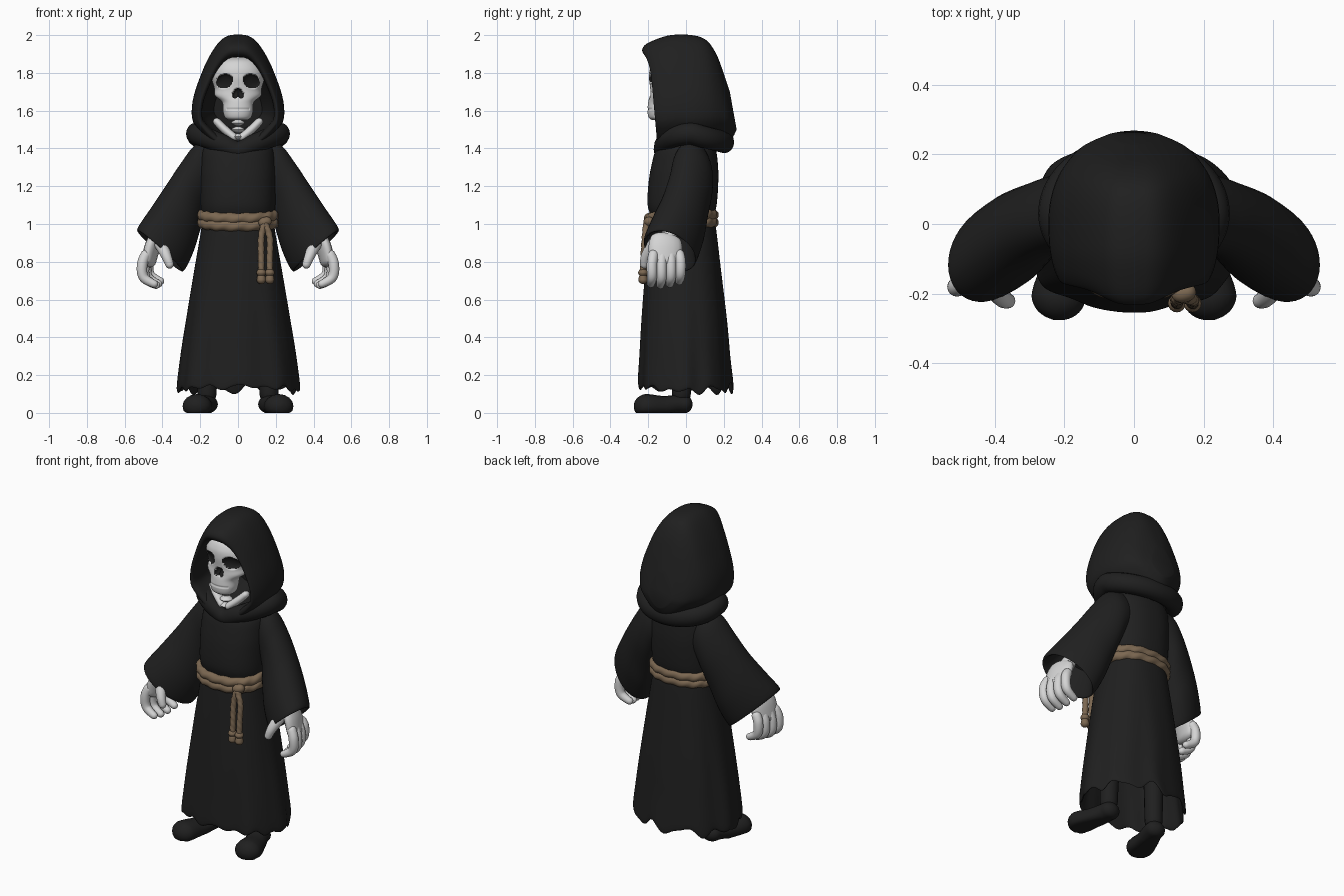
import bpy
import bmesh
from math import sin, cos, pi, sqrt, radians
from mathutils import Vector

if "Cube" in bpy.data.objects:
    bpy.data.objects.remove(bpy.data.objects["Cube"])


def material(name, rgb):
    m = bpy.data.materials.new(name)
    m.use_nodes = True
    m.diffuse_color = (*rgb, 1)
    bsdf = m.node_tree.nodes["Principled BSDF"]
    bsdf.inputs["Base Color"].default_value = (*rgb, 1)
    bsdf.inputs["Roughness"].default_value = 0.9
    return m


CLOTH = material("black_cloth", (0.014, 0.014, 0.014))
BONE = material("pale_bone", (0.66, 0.66, 0.66))
ROPE = material("brown_rope", (0.2, 0.137, 0.083))
HOLLOW = material("dark_hollow", (0.012, 0.012, 0.012))


def spline(rows, n=8, closed=False):
    """Catmull-Rom interpolation of rows of numbers."""
    out, k = [], len(rows)
    pick = (lambda i: rows[i % k]) if closed else (lambda i: rows[max(0, min(k - 1, i))])
    for i in range(k if closed else k - 1):
        for j in range(n):
            t = j / n
            out.append([0.5 * (2 * b + (c - a) * t + (2 * a - 5 * b + 4 * c - d) * t * t
                               + (3 * b - a - 3 * c + d) * t ** 3)
                        for a, b, c, d in zip(pick(i - 1), pick(i), pick(i + 1), pick(i + 2))])
    return out if closed else out + [list(rows[-1])]


def loft(name, rings, mats, closed=False, side=1, rule=None):
    """Skin closed rings of points; cap the ends unless the loft is closed."""
    bm = bmesh.new()
    vs = [[bm.verts.new((p[0] * side, p[1], p[2])) for p in r] for r in rings]
    k = len(vs[0])
    for i in range(len(vs) if closed else len(vs) - 1):
        a, b = vs[i], vs[(i + 1) % len(vs)]
        for j in range(k):
            f = bm.faces.new((a[j], a[(j + 1) % k], b[(j + 1) % k], b[j]))
            if rule:
                f.material_index = rule(f.calc_center_median())
    if not closed:
        bm.faces.new(vs[0])
        bm.faces.new(vs[-1])
    bmesh.ops.recalc_face_normals(bm, faces=bm.faces)
    me = bpy.data.meshes.new(name)
    bm.to_mesh(me)
    bm.free()
    for m in mats:
        me.materials.append(m)
    for p in me.polygons:
        p.use_smooth = True
    me.set_sharp_from_angle(angle=radians(60))
    ob = bpy.data.objects.new(name, me)
    bpy.context.scene.collection.objects.link(ob)
    return ob


def tube(name, rows, mat, ref=(0, 1, 0), aspect=1, closed=False, side=1, twist=0, floor=-1, segs=16):
    """Round-ended tube through rows of (x, y, z, radius)."""
    pts = spline(rows, 10, closed)
    pos = [Vector(p[:3]) for p in pts]
    n, ref, rings = len(pos), Vector(ref), []
    run = [0]
    for a, b in zip(pos, pos[1:]):
        run.append(run[-1] + (b - a).length)
    for i, p in enumerate(pos):
        nxt = pos[(i + 1) % n] if closed else pos[min(n - 1, i + 1)]
        tan = (nxt - pos[i - 1 if closed else max(0, i - 1)]).normalized()
        u = tan.cross(ref).normalized()
        v = u.cross(tan)
        r = pts[i][3]
        end = min(run[i], run[-1] - run[i])
        if not closed and end < r:
            r *= max(0.08, sqrt(1 - (1 - end / r) ** 2))
        ring = []
        for j in range(segs):
            a = 2 * pi * j / segs
            s = r * (1 + (0.08 * cos(2 * a - twist * 2 * pi * i / n) if twist else 0))
            q = p + u * cos(a) * s + v * sin(a) * s * aspect
            ring.append((q.x, q.y, max(floor, q.z)))
        rings.append(ring)
    return loft(name, rings, [mat], closed, side)


def power(c, e):
    return (1 if c > 0 else -1) * abs(c) ** e


# Robe: rings of (height, half width, front, back), hem turned inside
body = [(0.6, 0.235, -0.2, 0.18), (0.3, 0.28, -0.22, 0.205), (0.16, 0.3, -0.235, 0.23),
        (0.15, 0.32, -0.25, 0.245), (0.3, 0.303, -0.243, 0.23), (0.5, 0.272, -0.233, 0.213),
        (0.75, 0.232, -0.215, 0.185), (0.97, 0.195, -0.195, 0.16), (1.03, 0.19, -0.185, 0.148),
        (1.1, 0.198, -0.203, 0.162), (1.2, 0.2, -0.2, 0.17), (1.3, 0.2, -0.185, 0.17),
        (1.4, 0.185, -0.155, 0.155), (1.44, 0.13, -0.09, 0.11)]
rings = []
for z, w, yf, yb in spline(body, 5):
    low = max(0, min(1, (0.95 - z) / 0.8))
    hem = max(0, min(1, (0.4 - z) / 0.25))
    ring = []
    for j in range(120):
        a = 2 * pi * j / 120
        fold = 1 + low * (0.022 * cos(8 * a + 0.5) + 0.008 * cos(13 * a))
        back = max(0, sin(a))
        square = 0.85 + 0.17 * low * (sin(a) > 0)
        rag = hem * ((0.006 + 0.02 * back) * sin(9 * a + 2) + 0.01 * sin(15 * a) - 0.02 * cos(a) ** 4 - 0.01 * back)
        ring.append((w * fold * power(cos(a), square),
                     (yf + yb) / 2 + (yb - yf) / 2 * fold * power(sin(a), square), z + rag))
    rings.append(ring)
loft("robe", rings, [CLOTH])

# Hood: loops of (bottom, top, half width, bottom y, top y, peak) from inside, over the rim, to the back
hood = [(1.5, 1.8, 0.12, 0.13, 0.1, 0), (1.44, 1.875, 0.172, -0.03, -0.05, 0),
        (1.425, 1.885, 0.182, -0.13, -0.17, 0.02), (1.4, 1.91, 0.196, -0.15, -0.195, 0.035),
        (1.38, 1.945, 0.208, -0.135, -0.185, 0.035), (1.37, 1.975, 0.222, -0.09, -0.15, 0.015),
        (1.37, 2.0, 0.231, -0.03, -0.08, 0), (1.37, 2.0, 0.23, 0.06, 0.03, 0),
        (1.39, 1.975, 0.21, 0.14, 0.105, 0), (1.42, 1.91, 0.176, 0.2, 0.155, 0),
        (1.45, 1.82, 0.135, 0.242, 0.192, 0), (1.5, 1.7, 0.07, 0.268, 0.232, 0)]
rings = []
for zb, zt, w, yb, yt, peak in spline(hood, 5):
    ring = []
    for j in range(64):
        a = 2 * pi * j / 64
        s = sin(a)
        pinch = 1 - 0.6 * max(0, -s - 0.45)
        ring.append((w * power(cos(a), 1 - 0.36 * min(1, max(0, 2 * s))) * (1 - 0.36 * s) * pinch,
                     yb + (yt - yb) * (s + 1) / 2 - peak * max(0, s) ** 5,
                     (zb + zt) / 2 + (zt - zb) / 2 * s))
    rings.append(ring)
loft("hood", rings, [CLOTH])

# Rolled cowl around the shoulders, dipping to a point at the front
cowl = []
for j in range(20):
    a = 2 * pi * j / 20
    back = max(0, sin(a))
    dip = 1 - abs(cos(a)) if sin(a) < 0 else 0
    cowl.append((0.222 * cos(a), 0.03 + (0.16 if sin(a) < 0 else 0.172) * sin(a),
                 1.478 - 0.085 * dip - 0.045 * back, 0.053 - 0.012 * dip))
tube("cowl", cowl, CLOTH, ref=(0, 0, 1), aspect=1.1, closed=True)

# Skull: rings of (height, half width, front, back) with pressed-in sockets
head = [(1.55, 0.05, -0.18, -0.09), (1.565, 0.07, -0.198, -0.07), (1.6, 0.08, -0.204, -0.06),
        (1.645, 0.084, -0.2, -0.04), (1.68, 0.122, -0.192, 0.02), (1.72, 0.126, -0.19, 0.07),
        (1.78, 0.142, -0.196, 0.08), (1.83, 0.134, -0.188, 0.075), (1.87, 0.1, -0.155, 0.05),
        (1.893, 0.02, -0.07, 0.0)]


def hollow(x, z):
    """Depth from 0 at the edge of an eye or nose hole to 1 at its middle."""
    x = abs(x)
    eye = ((x - 0.071 + 0.15 * (z - 1.757)) / 0.043) ** 2 + ((z - 1.757) / 0.039) ** 2
    nose = ((x - 0.011) / 0.018) ** 2 + ((z - 1.697 + 0.5 * x) / 0.025) ** 2
    return max(0, 1 - min(eye, nose))


rings = []
for z, w, yf, yb in spline(head, 9):
    ring = []
    for j in range(128):
        a = 2 * pi * j / 128
        x, y = w * cos(a), (yf + yb) / 2 + (yb - yf) / 2 * power(sin(a), 0.85)
        if sin(a) < 0:
            y += 0.03 * sqrt(hollow(x, z))
            if abs(z - 1.607) < 0.004 and abs(x) < 0.06:
                y += 0.004
        ring.append((x, y, z))
    rings.append(ring)
loft("skull", rings, [BONE, HOLLOW],
     rule=lambda c: 1 if c.y < -0.06 and hollow(c.x, c.z) > 0 else 0)

# Neck bones
for i in range(3):
    z = 1.462 + 0.037 * i
    tube(f"neck_bone_{i + 1}", [(0, -0.115, z - 0.018, 0.038), (0, -0.115, z, 0.046), (0, -0.115, z + 0.018, 0.038)], BONE)

# Rope belt, two turns, and its hanging ends
for n, dz in (("upper", 0.02), ("lower", -0.02)):
    loop = []
    for j in range(16):
        a = 2 * pi * j / 16
        loop.append((0.192 * power(cos(a), 0.85), -0.025 + 0.168 * power(sin(a), 0.85),
                     1.028 + dz - 0.018 * max(0, -sin(a)), 0.028))
    tube(f"{n}_belt_rope", loop, ROPE, ref=(0, 0, 1), closed=True, twist=16)
tube("belt_knot", [(0.11, -0.195, 1.0, 0.024), (0.14, -0.2, 1.01, 0.026), (0.175, -0.185, 1.02, 0.024)], ROPE, ref=(0, 0, 1))
for n, x in (("inner", 0.123), ("outer", 0.168)):
    tube(f"{n}_rope_end", [(0.14, -0.21, 1.01, 0.017), (x, -0.217, 0.93, 0.017), (x, -0.224, 0.82, 0.017),
                           (x, -0.228, 0.73, 0.017)], ROPE, twist=8)
    tube(f"{n}_rope_knot", [(x, -0.228, 0.72, 0.024), (x, -0.228, 0.74, 0.026), (x, -0.228, 0.765, 0.024)], ROPE)
    tube(f"{n}_rope_tassel", [(x, -0.228, 0.74, 0.018), (x, -0.228, 0.705, 0.024), (x, -0.228, 0.682, 0.024)], ROPE)

# Sleeve rings: outer point, inner point, half depth
sleeve = [(0.13, 0.04, 1.45, 0.1, 0.04, 1.2, 0.08), (0.225, 0.04, 1.415, 0.14, 0.03, 1.16, 0.105),
          (0.3, 0.03, 1.32, 0.175, 0.02, 1.08, 0.115), (0.38, 0.005, 1.2, 0.205, -0.02, 0.96, 0.125),
          (0.46, -0.04, 1.08, 0.24, -0.05, 0.85, 0.14), (0.53, -0.095, 0.975, 0.285, -0.07, 0.76, 0.14),
          (0.51, -0.09, 0.965, 0.3, -0.07, 0.78, 0.125), (0.43, -0.06, 1.06, 0.28, -0.06, 0.93, 0.09)]

for label, s in (("left", 1), ("right", -1)):
    rings = []
    for row in spline(sleeve, 6):
        o, i, w = Vector(row[:3]), Vector(row[3:6]), Vector((0.12 * row[6], -row[6], 0.25 * row[6]))
        rings.append([(o + i) / 2 + (o - i) / 2 * cos(2 * pi * j / 40) + w * sin(2 * pi * j / 40)
                      for j in range(40)])
    loft(f"{label}_sleeve", rings, [CLOTH], side=s)

    # Flat collar bone running down to the throat
    tube(f"{label}_collar_bone", [(0.125, -0.075, 1.555, 0.02), (0.07, -0.1, 1.5, 0.022), (0.005, -0.125, 1.447, 0.02)],
         BONE, aspect=1.4, side=s)

    # Bony hand, knuckles turned slightly outward at the front
    tube(f"{label}_wrist", [(0.385, -0.08, 0.98, 0.04), (0.42, -0.095, 0.92, 0.042), (0.445, -0.1, 0.86, 0.04)], BONE, side=s)
    tube(f"{label}_palm", [(0.425, -0.1, 0.95, 0.03), (0.453, -0.108, 0.88, 0.038), (0.48, -0.11, 0.77, 0.034)], BONE,
         ref=(-0.22, 1, 0), aspect=2.4, side=s)
    for i in range(4):
        y, lift, turn = -0.18 + 0.05 * i, (0.006, 0.0, 0.006, 0.02)[i], -0.011 * i
        tube(f"{label}_finger_{i + 1}", [(0.476 + turn, y * 0.85 - 0.015, 0.86, 0.027), (0.506 + turn, y, 0.785 + lift, 0.028),
                                         (0.498 + turn, y, 0.71 + lift, 0.026), (0.425 + turn, y - 0.008, 0.668 + lift, 0.019)],
             BONE, side=s)
    tube(f"{label}_thumb", [(0.435, -0.14, 0.93, 0.034), (0.4, -0.185, 0.875, 0.032),
                            (0.375, -0.215, 0.82, 0.026), (0.355, -0.222, 0.765, 0.02)], BONE, side=s)

    # Leg and flat-soled shoe, toe turned out
    tube(f"{label}_leg", [(0.15, 0.0, 0.6, 0.07), (0.16, -0.02, 0.3, 0.055), (0.165, -0.025, 0.05, 0.05)], CLOTH, side=s)
    tube(f"{label}_shoe", [(0.16, 0.035, 0.045, 0.05), (0.17, -0.04, 0.045, 0.05), (0.195, -0.12, 0.035, 0.055),
                           (0.215, -0.2, 0.035, 0.064), (0.23, -0.275, 0.04, 0.06)],
         CLOTH, ref=(1, 0, 0), aspect=1.2, side=s, floor=0)
